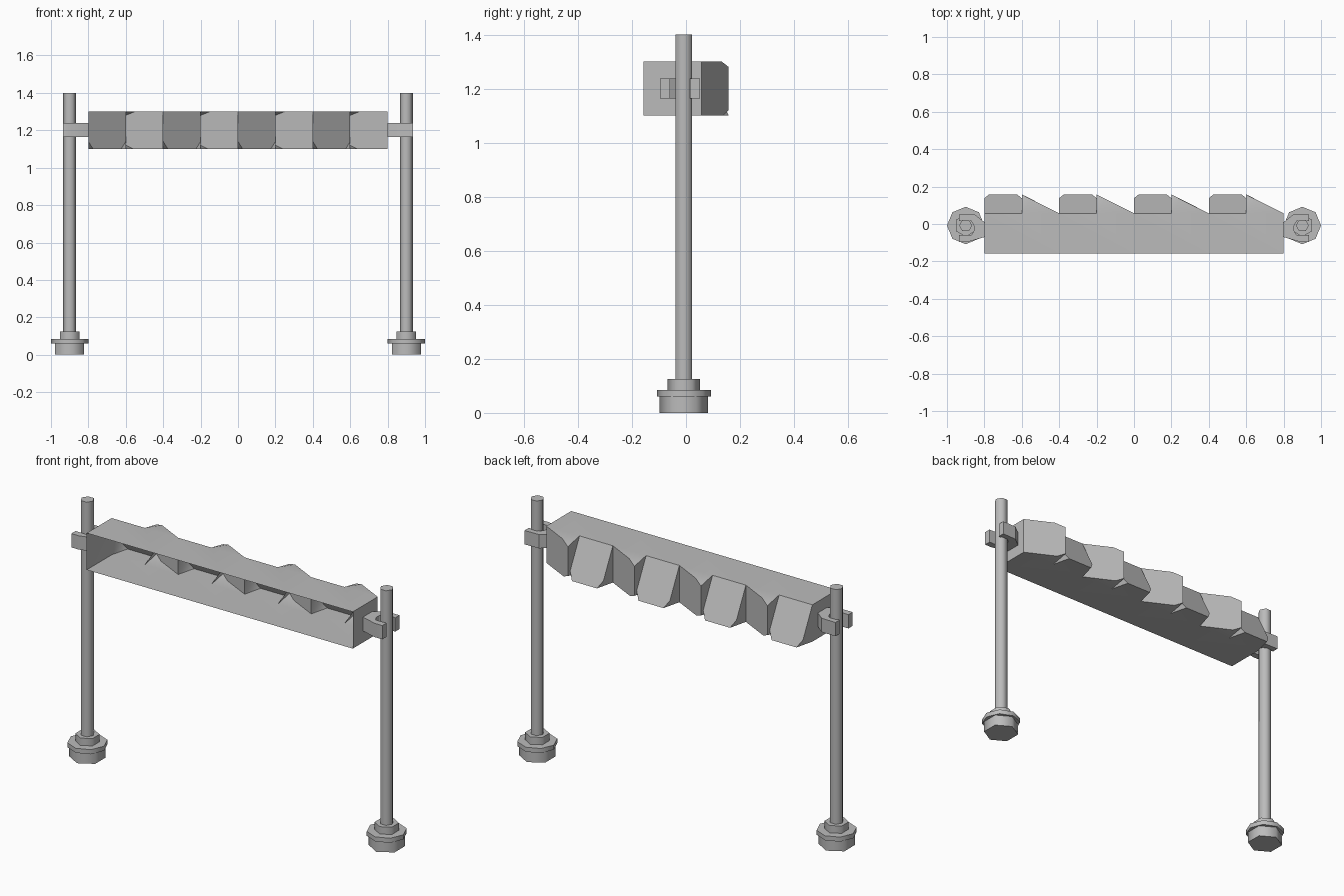
import bpy, bmesh, math
from mathutils import Matrix

cube = bpy.data.objects.get("Cube")
if cube:
    bpy.data.objects.remove(cube, do_unlink=True)

grey = bpy.data.materials.new("plain_grey")
grey.use_nodes = True
colour = (0.5, 0.5, 0.5, 1)
grey.diffuse_color = colour
grey.node_tree.nodes["Principled BSDF"].inputs["Base Color"].default_value = colour


def finish(bm, name, angle):
    bmesh.ops.remove_doubles(bm, verts=bm.verts, dist=0.0005)
    bmesh.ops.recalc_face_normals(bm, faces=bm.faces)
    mesh = bpy.data.meshes.new(name)
    bm.to_mesh(mesh)
    bm.free()
    mesh.materials.append(grey)
    obj = bpy.data.objects.new(name, mesh)
    bpy.context.collection.objects.link(obj)
    bpy.ops.object.select_all(action='DESELECT')
    obj.select_set(True)
    bpy.context.view_layer.objects.active = obj
    bpy.ops.object.shade_smooth_by_angle(angle=math.radians(angle))


def prism(name, sides, radius, low, high, x, turn=0, angle=65):
    bm = bmesh.new()
    place = Matrix.Translation((x, POST_Y, (low + high) / 2)) @ Matrix.Rotation(turn, 4, 'Z')
    # Blender cones start at +y, so a quarter turn puts a corner on x
    bmesh.ops.create_cone(bm, cap_ends=True, segments=sides, radius1=radius,
                          radius2=radius, depth=high - low, matrix=place)
    finish(bm, name, angle)


# Open-fronted trough with a back of alternating tilted and slanted panels
FRONT, BACK, DEEP, BOTTOM, TOP = -0.157, 0.057, 0.158, 1.1, 1.3
POST_Y = -0.008
bm = bmesh.new()


def face(*points):
    bm.faces.new([bm.verts.new(p) for p in points])


for cell in range(4):
    a = -0.8 + 0.4 * cell
    m, b = a + 0.2, a + 0.4
    top_a, top_m, top_b = [(x, BACK, TOP) for x in (a, m, b)]
    low_a, low_m, low_b = [(x, BACK, BOTTOM) for x in (a, m, b)]
    # Tilted panel corners
    side_a, side_m = (a, 0.138, 1.14), (m, 0.138, 1.14)
    foot_a, foot_m = (a + 0.025, DEEP, BOTTOM), (m - 0.025, DEEP, BOTTOM)
    # Slanted panel corners
    peak, peak_top = (m, DEEP, 1.28), (m + 0.05, 0.132, TOP)
    heel, heel_low = (m, DEEP, 1.12), (m + 0.04, 0.137, BOTTOM)
    # Roof and floor
    face((a, FRONT, TOP), (b, FRONT, TOP), top_b, top_m, top_a)
    face(top_m, top_b, peak_top)
    face(top_m, peak_top, peak)
    face((a, FRONT, BOTTOM), (b, FRONT, BOTTOM), low_b, low_m, low_a)
    face(low_a, low_m, foot_m, foot_a)
    face(low_m, low_b, heel_low)
    # Back panels and their corner gussets
    face(top_a, top_m, side_m, foot_m, foot_a, side_a)
    face(peak, peak_top, top_b, low_b, heel_low, heel)
    face(low_a, foot_a, side_a)
    face(low_m, foot_m, side_m)
    face(low_m, heel_low, heel)
    # Steps between the panels
    face(top_a, low_a, side_a)
    face(top_m, peak, heel, side_m)
    face(side_m, heel, low_m)
for x in (-0.8, 0.8):
    face((x, FRONT, BOTTOM), (x, FRONT, TOP), (x, BACK, TOP), (x, BACK, BOTTOM))
finish(bm, "trough", 30)

# Posts, stepped feet and forked clamps on both sides
fork = [(0.8, 0.01), (0.85, 0.05), (0.935, 0.052), (0.935, 0.015), (0.87, 0.015),
        (0.855, -0.01), (0.855, -0.035), (0.87, -0.06), (0.935, -0.06),
        (0.935, -0.096), (0.89, -0.096), (0.8, -0.07)]
for side, label in ((1, "left"), (-1, "right")):
    x = side * 0.9
    prism(label + "_post", 6, 0.035, 0.1, 1.4, x, math.pi / 2)
    prism(label + "_foot_collar", 6, 0.06, 0.085, 0.125, x)
    prism(label + "_foot_flange", 8, 0.1, 0.06, 0.085, x)
    prism(label + "_foot_base", 6, 0.09, 0, 0.06, x)
    bm = bmesh.new()
    outline = bm.faces.new([bm.verts.new((side * px, py, 1.163)) for px, py in fork])
    lifted = bmesh.ops.extrude_face_region(bm, geom=[outline])["geom"]
    bmesh.ops.translate(bm, vec=(0, 0, 0.075),
                        verts=[v for v in lifted if isinstance(v, bmesh.types.BMVert)])
    finish(bm, label + "_clamp", 30)
